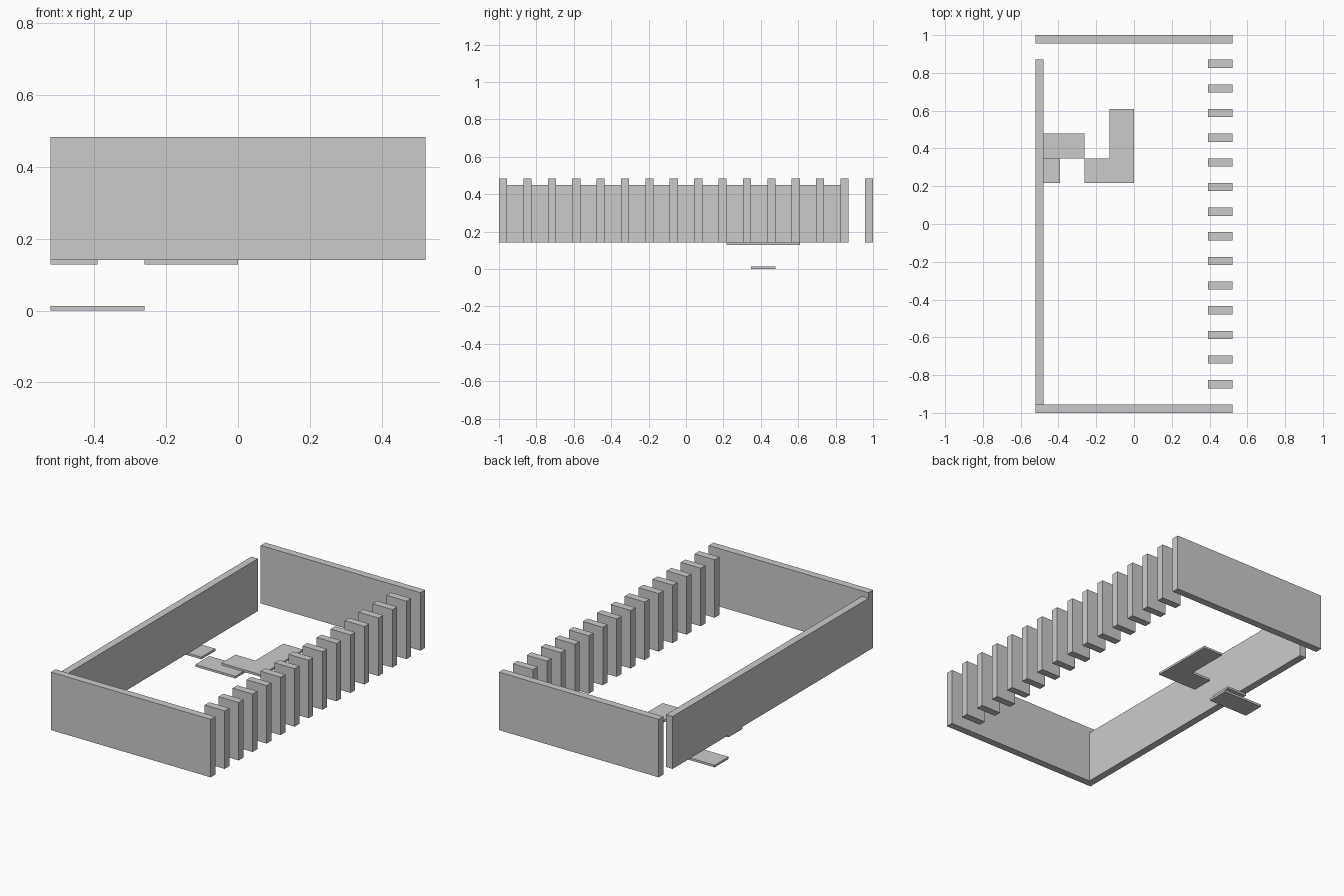
import bpy, bmesh

if "Cube" in bpy.data.objects:
    bpy.data.objects.remove(bpy.data.objects["Cube"])

U = 1 / 23            # layout module: 46 x 24 modules
HX = 12 * U           # half width
Z0, Z_WALL, Z_TOP = 0.141, 0.45, 0.483
THIN = 0.013


def prism(name, profile, z0, z1):
    """Extrude a counter-clockwise xy outline between two heights."""
    mesh = bpy.data.meshes.new(name)
    bm = bmesh.new()
    face = bm.faces.new([bm.verts.new((x, y, z0)) for x, y in profile])
    top = bmesh.ops.extrude_face_region(bm, geom=[face])["geom"]
    bmesh.ops.translate(bm, vec=(0, 0, z1 - z0),
                        verts=[g for g in top if isinstance(g, bmesh.types.BMVert)])
    bmesh.ops.recalc_face_normals(bm, faces=bm.faces[:])
    bm.to_mesh(mesh)
    bm.free()
    obj = bpy.data.objects.new(name, mesh)
    bpy.context.collection.objects.link(obj)
    return obj


def box(name, x0, x1, y0, y1, z0, z1):
    return prism(name, [(x0, y0), (x1, y0), (x1, y1), (x0, y1)], z0, z1)


# Walls
box("front_wall", -HX, HX, -1, -1 + U, Z0, Z_TOP)
box("back_wall", -HX, HX, 1 - U, 1, Z0, Z_TOP)
box("left_wall", -HX, -HX + U, -1 + U, 20 * U, Z0, Z_WALL)

# Row of upright slats along the right side
for i in range(14):
    y = (-20 + 3 * i) * U
    box(f"slat_{i + 1:02d}", HX - 3 * U, HX, y, y + U, Z0, Z_TOP)

# Floor plates just below the walls
y0, y1, y2, y3 = 5 * U, 8 * U, 11 * U, 14 * U
prism("l_shaped_plate", [(-6 * U, y0), (0, y0), (0, y3), (-3 * U, y3),
                         (-3 * U, y1), (-6 * U, y1)], Z0 - THIN, Z0)
box("small_plate", -HX, -HX + 3 * U, y0, y1, Z0 - THIN, Z0)

# Lowest plate on the ground
box("lower_plate", -HX, -6 * U, y1, y2, 0, THIN)
